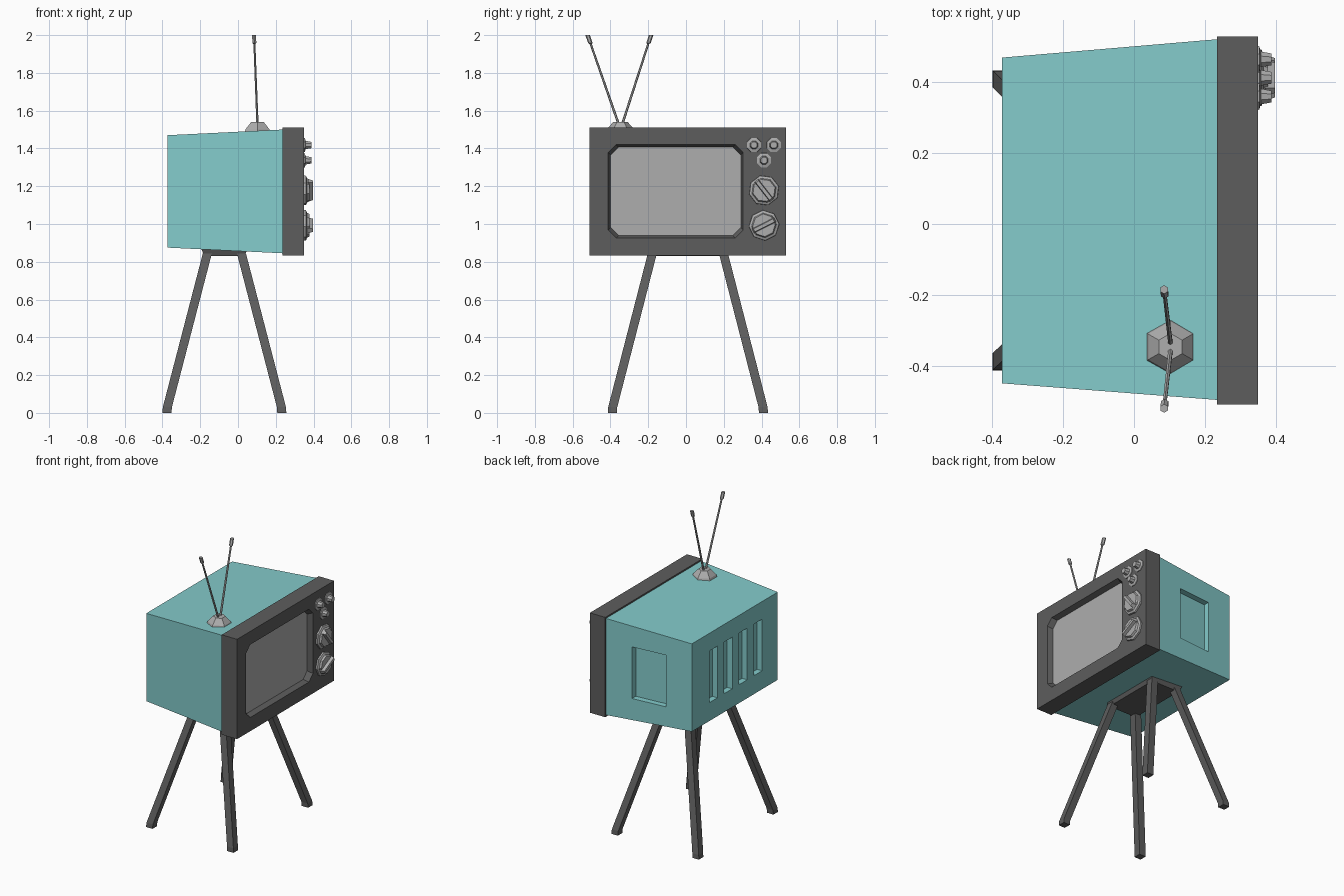
import bpy, bmesh
from math import cos, sin, pi, radians

if "Cube" in bpy.data.objects:
    bpy.data.objects.remove(bpy.data.objects["Cube"])


def material(name, rgb):
    m = bpy.data.materials.new(name)
    m.diffuse_color = (*rgb, 1)
    m.use_nodes = True
    m.node_tree.nodes["Principled BSDF"].inputs["Base Color"].default_value = m.diffuse_color
    return m


TEAL = material("teal", (0.23, 0.60, 0.60))
DARK = material("dark_grey", (0.11, 0.11, 0.11))
LIGHT = material("light_grey", (0.42, 0.42, 0.42))


def loft(name, rings, mat):
    """Bridge rings of equal point count and cap both ends."""
    bm = bmesh.new()
    vs = [[bm.verts.new(p) for p in r] for r in rings]
    n = len(vs[0])
    for a, b in zip(vs, vs[1:]):
        for i in range(n):
            j = (i + 1) % n
            bm.faces.new((a[i], a[j], b[j], b[i]))
    bm.faces.new(vs[0])
    bm.faces.new(vs[-1])
    bmesh.ops.recalc_face_normals(bm, faces=bm.faces)
    me = bpy.data.meshes.new(name)
    bm.to_mesh(me)
    bm.free()
    me.materials.append(mat)
    ob = bpy.data.objects.new(name, me)
    bpy.context.collection.objects.link(ob)
    return ob


def cut(ob, cutter):
    mod = ob.modifiers.new("cut", 'BOOLEAN')
    mod.operation, mod.solver, mod.object = 'DIFFERENCE', 'EXACT', cutter
    bpy.context.view_layer.objects.active = ob
    bpy.ops.object.modifier_apply(modifier=mod.name)
    bpy.data.objects.remove(cutter)


def rect_x(x, y0, y1, z0, z1):
    return [(x, y0, z0), (x, y1, z0), (x, y1, z1), (x, y0, z1)]


def rect_z(z, cx, cy, hx, hy):
    return [(cx + sx * hx, cy + sy * hy, z) for sx, sy in ((-1, -1), (1, -1), (1, 1), (-1, 1))]


def ngon_x(x, cy, cz, r, n, rot=0.0):
    return [(x, cy + r * cos(rot + 2 * pi * i / n), cz + r * sin(rot + 2 * pi * i / n)) for i in range(n)]


def ngon_z(z, cx, cy, r, n):
    return [(cx + r * sin(2 * pi * i / n), cy + r * cos(2 * pi * i / n), z) for i in range(n)]


def chamfered(x, inset):
    """Screen opening outline with cut corners."""
    y0, y1, z0, z1, c = -0.412 + inset, 0.303 - inset, 0.926 + inset, 1.42 - inset, 0.042
    return [(x, y0 + c, z0), (x, y1 - c, z0), (x, y1, z0 + c), (x, y1, z1 - c),
            (x, y1 - c, z1), (x, y0 + c, z1), (x, y0, z1 - c), (x, y0, z0 + c)]


# tapered cabinet
cabinet = loft("cabinet", [rect_x(-0.373, -0.45, 0.47, 0.875, 1.47),
                           rect_x(0.237, -0.497, 0.522, 0.845, 1.50)], TEAL)

# side panel recess, parallel to the sloping wall
wall = lambda x: 0.47 + (x + 0.373) * 0.085
side = [[(x, wall(x) + d, z) for x, z in ((-0.19, 1.0), (0.05, 1.0), (0.05, 1.35), (-0.19, 1.35))]
        for d in (-0.04, 0.05)]
cut(cabinet, loft("side_cutter", side, TEAL))

# rear vent slots
for y in (-0.24, -0.08, 0.08, 0.24):
    cut(cabinet, loft("vent_cutter", [rect_x(x, y - 0.043, y + 0.043, 1.0, 1.35)
                                      for x in (-0.42, -0.335)], TEAL))

# front frame with recessed opening
frame = loft("front_frame", [rect_x(x, -0.51, 0.53, 0.833, 1.51) for x in (0.235, 0.35)], DARK)
cut(frame, loft("screen_cutter", [chamfered(0.30, 0.018), chamfered(0.35, 0.0),
                                  chamfered(0.38, 0.0)], DARK))
loft("screen", [chamfered(0.295, 0.016), chamfered(0.315, 0.013)], LIGHT)

# large channel knobs with grip bars
for i, (cz, ang) in enumerate(((1.178, radians(-52)), (0.993, radians(27)))):
    cy = 0.413
    loft(f"channel_knob_{i}", [ngon_x(x, cy, cz, r, 8, ang + pi / 8)
                               for x, r in ((0.345, 0.082), (0.36, 0.08), (0.366, 0.066), (0.378, 0.06))], LIGHT)
    bar = []
    for x, l, w in ((0.37, 0.066, 0.014), (0.398, 0.058, 0.009)):
        bar.append([(x, cy + u * l * cos(ang) - v * w * sin(ang), cz + u * l * sin(ang) + v * w * cos(ang))
                    for u, v in ((-1, -1), (1, -1), (1, 1), (-1, 1))])
    loft(f"knob_grip_{i}", bar, LIGHT)

# small tuning knobs
for i, (cy, cz) in enumerate(((0.36, 1.418), (0.465, 1.418), (0.413, 1.337))):
    loft(f"tuning_knob_{i}", [ngon_x(x, cy, cz, r, 8, pi / 8) for x, r in
                              ((0.345, 0.042), (0.354, 0.04), (0.358, 0.024), (0.388, 0.018))], LIGHT)

# stand plate and four splayed legs with upright feet
CX, CY = -0.072, 0.01
loft("stand_plate", [rect_z(0.83, CX, CY, 0.105, 0.205), rect_z(0.872, CX, CY, 0.125, 0.22)], DARK)
for sx in (-1, 1):
    for sy in (-1, 1):
        path = ((0.0, 0.304, 0.4), (0.03, 0.302, 0.398), (0.845, 0.09, 0.188))
        loft("leg_" + ("front" if sx > 0 else "back") + ("_right" if sy > 0 else "_left"),
             [rect_z(z, CX + sx * dx, CY + sy * dy, 0.024, 0.024) for z, dx, dy in path], DARK)

# aerial base and two rods with thicker tips
AX, AY = 0.103, -0.347
loft("aerial_base", [ngon_z(1.48, AX, AY, 0.08, 6), ngon_z(1.503, AX, AY, 0.072, 6),
                     ngon_z(1.54, AX, AY, 0.038, 6)], LIGHT)
for s, name in ((-1, "left"), (1, "right")):
    rings = []
    for t, r in ((0, 0.007), (0.9, 0.006), (0.91, 0.012), (1, 0.012)):
        rings.append(ngon_z(1.53 + 0.47 * t, AX - 0.018 * t, AY - 0.006 * t + s * (0.01 + 0.158 * t), r, 6))
    loft(f"aerial_rod_{name}", rings, LIGHT)
